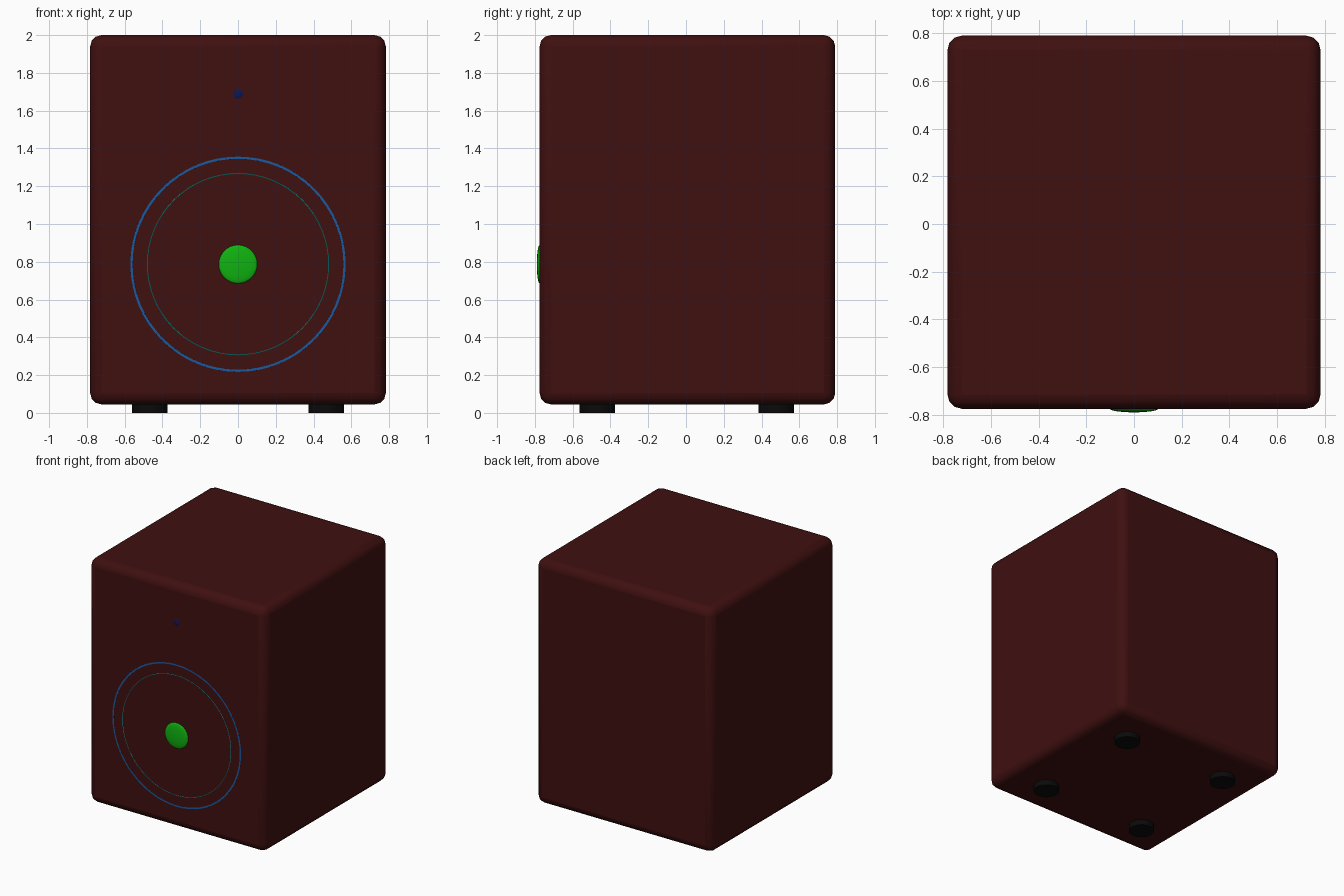
import bpy, bmesh, math
from mathutils import Matrix, Vector

if "Cube" in bpy.data.objects:
    bpy.data.objects.remove(bpy.data.objects["Cube"])

FRONT = -0.775      # y of the cabinet front
DRIVER_Z = 0.787    # height of the driver axis


def finish(obj, name, color, angle=40):
    obj.name = name
    mat = bpy.data.materials.new(name + "_mat")
    mat.diffuse_color = (*color, 1)
    mat.use_nodes = True
    mat.node_tree.nodes["Principled BSDF"].inputs["Base Color"].default_value = mat.diffuse_color
    obj.data.materials.append(mat)
    bpy.ops.object.select_all(action='DESELECT')
    obj.select_set(True)
    bpy.context.view_layer.objects.active = obj
    bpy.ops.object.shade_smooth_by_angle(angle=math.radians(angle))
    return obj


def lathe(name, profile, z, color, closed=False, steps=64):
    """Spin (radius, depth behind the front) points about a y axis at height z."""
    bm = bmesh.new()
    verts = [bm.verts.new((r, FRONT + d, z)) for r, d in profile]
    edges = [bm.edges.new(p) for p in zip(verts, verts[1:])]
    if closed:
        edges.append(bm.edges.new((verts[-1], verts[0])))
    bmesh.ops.spin(bm, geom=verts + edges, cent=(0, 0, z), axis=(0, 1, 0),
                   angle=math.tau, steps=steps)
    bmesh.ops.remove_doubles(bm, verts=bm.verts, dist=1e-5)
    bmesh.ops.recalc_face_normals(bm, faces=bm.faces)
    mesh = bpy.data.meshes.new(name)
    bm.to_mesh(mesh)
    bm.free()
    obj = bpy.data.objects.new(name, mesh)
    bpy.context.collection.objects.link(obj)
    return finish(obj, name, color)


def circle(radius, depth, minor, n=8):
    """Round cross-section for a torus."""
    return [(radius + minor * math.cos(math.tau * i / n),
             depth + minor * math.sin(math.tau * i / n)) for i in range(n)]


# Cabinet: rounded box
bpy.ops.mesh.primitive_cube_add(size=1, location=(0, (FRONT + 0.79) / 2, 1.0225))
cabinet = bpy.context.object
cabinet.data.transform(Matrix.Diagonal((1.565, 0.79 - FRONT, 1.955, 1)))
bevel = cabinet.modifiers.new("rounded_edges", 'BEVEL')
bevel.width = 0.06
bevel.segments = 3
finish(cabinet, "cabinet", (0.05, 0.005, 0.005), 60)

# Driver rim, nearly flush with the front
lathe("driver_rim", [(0.555, 0.01), (0.558, -0.0004), (0.57, -0.0004), (0.573, 0.01)],
      DRIVER_Z, (0.01, 0.10, 0.35), closed=True)

# Rubber surround, of which only the crest breaks the surface
lathe("driver_surround", circle(0.48, 0.019, 0.02), DRIVER_Z, (0.01, 0.4, 0.4), closed=True)

# Dust cap dome
dome = [(0.102 * math.sin(a), -0.015 + 0.0155 * (1 - math.cos(a)))
        for a in [math.pi / 2 * i / 8 for i in range(9)]]
lathe("dust_cap", dome, DRIVER_Z, (0.005, 0.45, 0.005), steps=32)

# Indicator light
lathe("indicator_light", [(0, -0.001), (0.025, -0.001), (0.03, 0.002)], 1.69,
      (0.005, 0.008, 0.08), steps=16)

# Four feet
for side, x in (("left", -0.467), ("right", 0.467)):
    for end, y in (("front", -0.47), ("back", 0.478)):
        bpy.ops.mesh.primitive_cylinder_add(vertices=32, radius=0.095, depth=0.055,
                                            location=(x, y, 0.0275))
        finish(bpy.context.object, f"{end}_{side}_foot", (0.003, 0.003, 0.003))
